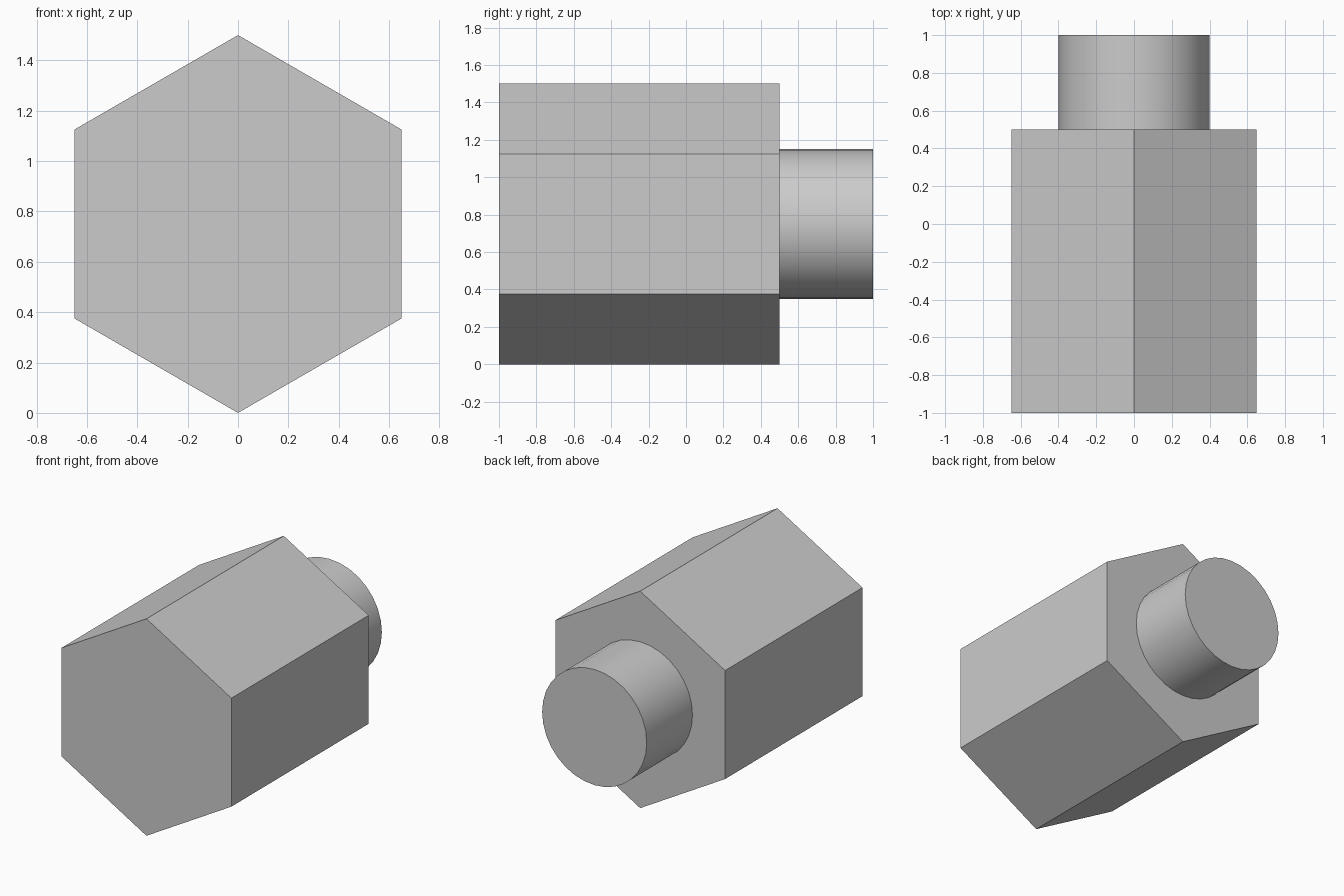
import bpy
import math

cube = bpy.data.objects.get("Cube")
if cube:
    bpy.data.objects.remove(cube, do_unlink=True)

# Plain grey for the whole model
grey = bpy.data.materials.new("plain_grey")
grey.use_nodes = True
colour = (0.6, 0.6, 0.6, 1)
grey.diffuse_color = colour
grey.node_tree.nodes["Principled BSDF"].inputs["Base Color"].default_value = colour

AXIS_Z = 0.75


def prism(name, sides, radius, y_front, y_back):
    """Prism lying along y with a corner pointing up."""
    bpy.ops.mesh.primitive_cylinder_add(
        vertices=sides, radius=radius, depth=y_back - y_front,
        location=(0, (y_front + y_back) / 2, AXIS_Z),
        rotation=(math.pi / 2, 0, 0))
    obj = bpy.context.object
    obj.name = name
    obj.data.materials.append(grey)
    return obj


# Six-sided body
prism("hexagonal_body", 6, 0.75, -1, 0.5)

# Round stub on the back
prism("round_stub", 32, 0.4, 0.5, 1)
bpy.ops.object.shade_smooth_by_angle(angle=math.radians(30))
